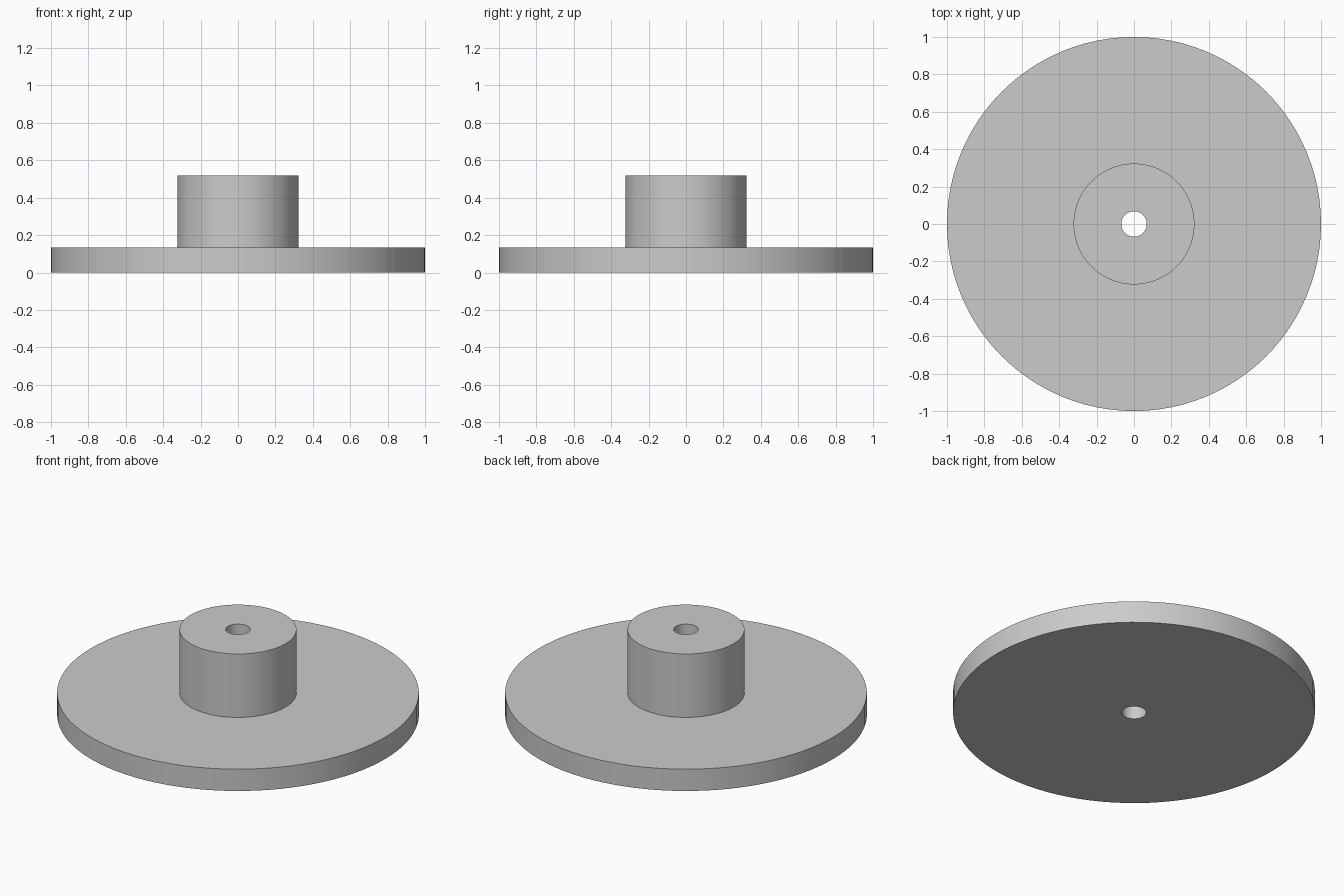
import bpy
import bmesh
from math import cos, sin, tau, radians

cube = bpy.data.objects.get("Cube")
if cube:
    bpy.data.objects.remove(cube, do_unlink=True)

# Plain grey material
GREY = (0.6, 0.6, 0.6, 1.0)
grey = bpy.data.materials.new("grey")
grey.use_nodes = True
grey.diffuse_color = GREY
grey.node_tree.nodes["Principled BSDF"].inputs["Base Color"].default_value = GREY

SEGMENTS = 96
BORE_R, HUB_R, DISC_R = 0.068, 0.323, 1.0
DISC_H, TOTAL_H = 0.133, 0.52


def revolve(name, profile):
    """Spin a closed (radius, height) profile around z."""
    bm = bmesh.new()
    rings = []
    for r, z in profile:
        angles = [tau * i / SEGMENTS for i in range(SEGMENTS)]
        rings.append([bm.verts.new((r * cos(a), r * sin(a), z)) for a in angles])
    for k, low in enumerate(rings):
        high = rings[(k + 1) % len(rings)]
        for i in range(SEGMENTS):
            j = (i + 1) % SEGMENTS
            bm.faces.new((low[i], low[j], high[j], high[i]))
    bmesh.ops.recalc_face_normals(bm, faces=bm.faces)
    mesh = bpy.data.meshes.new(name)
    bm.to_mesh(mesh)
    bm.free()
    mesh.materials.append(grey)
    obj = bpy.data.objects.new(name, mesh)
    bpy.context.collection.objects.link(obj)
    return obj


# Disc with a raised hub and a bore through both
flange = revolve("flanged_hub", [
    (BORE_R, 0), (DISC_R, 0), (DISC_R, DISC_H),
    (HUB_R, DISC_H), (HUB_R, TOTAL_H), (BORE_R, TOTAL_H),
])

bpy.ops.object.select_all(action="DESELECT")
flange.select_set(True)
bpy.context.view_layer.objects.active = flange
bpy.ops.object.shade_smooth_by_angle(angle=radians(30))
